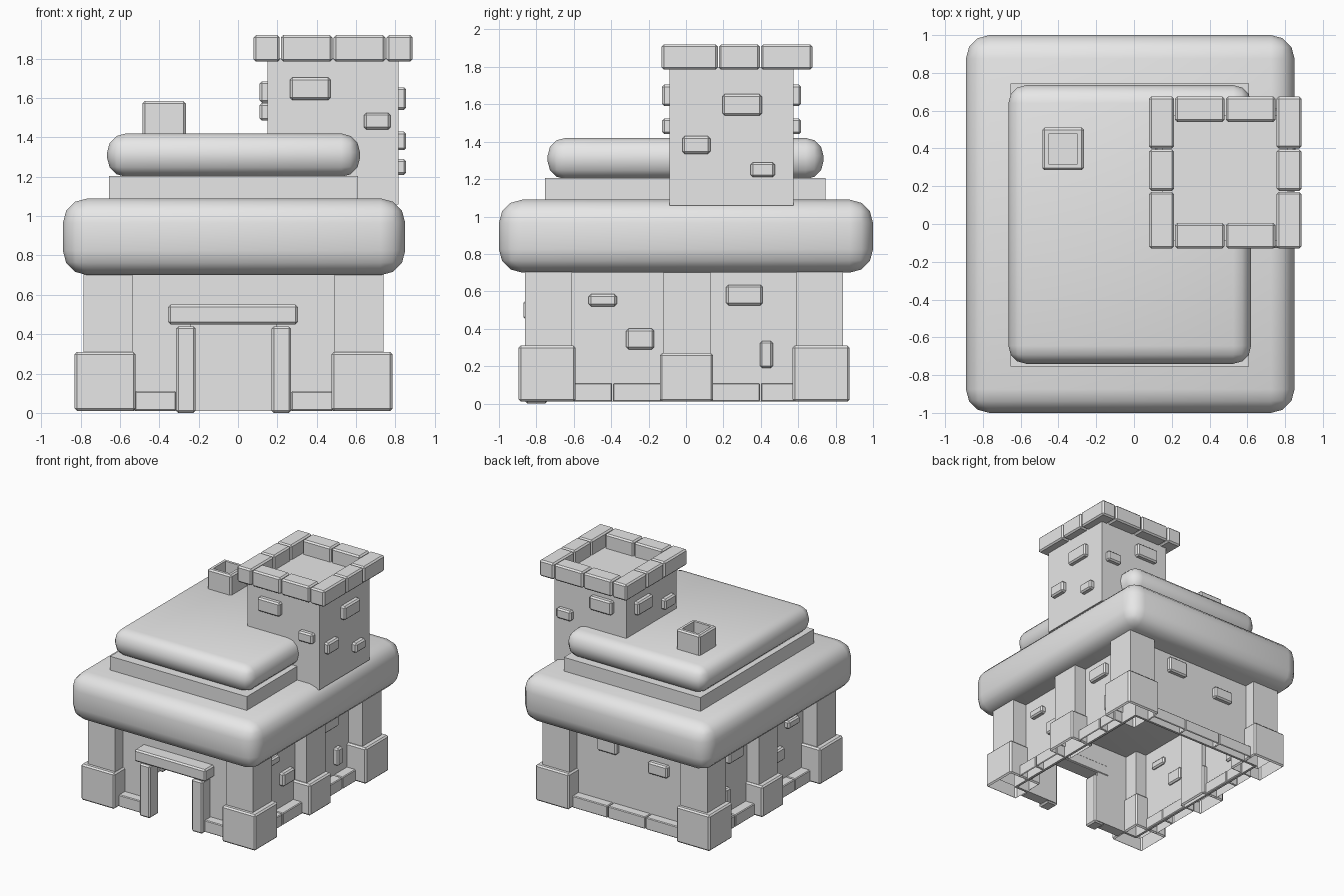
import bpy
import bmesh

cube = bpy.data.objects.get("Cube")
if cube:
    bpy.data.objects.remove(cube)

stone = bpy.data.materials.new("light_grey_stone")
stone.use_nodes = True
stone.diffuse_color = (0.8, 0.8, 0.8, 1)
stone.node_tree.nodes["Principled BSDF"].inputs["Base Color"].default_value = (0.8, 0.8, 0.8, 1)


def box(name, x, y, z, bevel=0.0, segments=1, smooth=False, open_bottom=False):
    """Box given by its (min, max) range on each axis."""
    bm = bmesh.new()
    bmesh.ops.create_cube(bm, size=1)
    for v in bm.verts:
        v.co = [(lo + hi) / 2 + c * (hi - lo) for c, (lo, hi) in zip(v.co, (x, y, z))]
    if bevel:
        bmesh.ops.bevel(bm, geom=bm.edges[:], offset=bevel, segments=segments,
                        profile=0.5, affect='EDGES', clamp_overlap=True)
    if open_bottom:
        bm.normal_update()
        under = [f for f in bm.faces if f.normal.z < -0.9]
        bmesh.ops.delete(bm, geom=under, context='FACES')
    for f in bm.faces:
        f.smooth = smooth
    mesh = bpy.data.meshes.new(name)
    bm.to_mesh(mesh)
    bm.free()
    mesh.materials.append(stone)
    obj = bpy.data.objects.new(name, mesh)
    bpy.context.collection.objects.link(obj)
    return obj


MID = -0.0225                       # centre line of the house


def mirrored(r):
    return (2 * MID - r[1], 2 * MID - r[0])


def both_sides(name, x, y, z, **kw):
    box("left_" + name, x, y, z, **kw)
    box("right_" + name, mirrored(x), y, z, **kw)


EDGE = 0.012
X0, X1, Y0, Y1 = -0.655, 0.61, -0.755, 0.745
T = 0.02                            # wall thickness
DOOR = (-0.24, 0.195)

# Hollow lower walls with a doorway in the front
both_sides("side_wall", (X1 - T, X1), (Y0, Y1), (0.01, 0.72))
box("back_wall", (X0, X1), (Y1 - T, Y1), (0.01, 0.72))
box("front_wall_right", (X0, DOOR[0]), (Y0, Y0 + T), (0.01, 0.72))
box("front_wall_left", (DOOR[1], X1), (Y0, Y0 + T), (0.01, 0.72))
box("front_wall_over_door", DOOR, (Y0, Y0 + T), (0.45, 0.72))

# Pillars and their stone footings
for place, py, by in (("front", (-0.86, -0.61), (-0.895, -0.59)),
                      ("back", (0.59, 0.84), (0.57, 0.875))):
    both_sides(place + "_pillar", (0.49, 0.74), py, (0.1, 0.72), open_bottom=True)
    both_sides(place + "_footing", (0.475, 0.785), by, (0.01, 0.31),
               bevel=EDGE, open_bottom=True)
both_sides("middle_pillar", (0.55, 0.72), (-0.12, 0.13), (0.1, 0.72), open_bottom=True)
both_sides("middle_footing", (0.55, 0.765), (-0.14, 0.145), (0.01, 0.27),
           bevel=EDGE, open_bottom=True)

# Low kerb stones round the foot of the walls
for y in ((-0.6, -0.395), (-0.39, -0.13), (0.135, 0.395), (0.4, 0.58)):
    both_sides("kerb", (0.58, 0.69), y, (0.01, 0.11), bevel=0.006, open_bottom=True)
both_sides("front_kerb", (0.27, 0.48), (-0.83, -0.735), (0.01, 0.11), bevel=0.006)
for x in ((-0.53, -0.2), (-0.195, 0.15), (0.155, 0.48)):
    box("back_kerb", x, (0.73, 0.82), (0.01, 0.11), bevel=0.006, open_bottom=True)

# Door frame
both_sides("door_post", (0.17, 0.27), (-0.86, -0.74), (0, 0.44), bevel=EDGE)
box("door_lintel", (-0.355, 0.305), (-0.87, -0.73), (0.45, 0.55), bevel=EDGE)

# Raised bricks in the lower walls
for y, z in (((-0.52, -0.37), (0.52, 0.585)), ((-0.32, -0.17), (0.29, 0.4)),
             ((0.215, 0.41), (0.525, 0.635)), ((0.395, 0.465), (0.19, 0.335))):
    both_sides("wall_brick", (0.57, 0.65), y, z, bevel=EDGE)
for x, z in (((0.1, 0.28), (0.53, 0.66)), ((-0.37, -0.19), (0.46, 0.56))):
    box("back_wall_brick", x, (0.73, 0.785), z, bevel=EDGE)

# Puffy roof slabs with a course of blocks between them
box("lower_roof", (-0.89, 0.85), (-1, 1), (0.7, 1.09), bevel=0.125, segments=3, smooth=True)
box("upper_roof", (-0.665, 0.62), (-0.74, 0.735), (1.2, 1.42), bevel=0.095, segments=3, smooth=True)
cuts_x = (X0, -0.3, -0.06, 0.44, X1)
cuts_y = (Y0, -0.65, -0.51, -0.13, 0.3, Y1)
for a, b in zip(cuts_x, cuts_x[1:]):
    box("front_course_block", (a, b), (Y0, Y0 + 0.1), (1.05, 1.205))
    box("back_course_block", (a, b), (Y1 - 0.1, Y1), (1.05, 1.205))
for a, b in zip(cuts_y, cuts_y[1:]):
    both_sides("course_block", (X1 - 0.1, X1), (a, b), (1.05, 1.205))

# Tower shaft and the ring of crown stones
box("tower_shaft", (0.15, 0.815), (-0.088, 0.575), (1.06, 1.8))
CROWN = (1.785, 1.92)
for x in ((0.08, 0.212), (0.755, 0.887)):
    for y in ((-0.13, 0.17), (0.176, 0.395), (0.4, 0.675)):
        box("crown_side_stone", x, y, CROWN, bevel=EDGE)
for y in ((-0.13, 0.005), (0.54, 0.675)):
    for x in ((0.218, 0.48), (0.486, 0.749)):
        box("crown_stone", x, y, CROWN, bevel=EDGE)

# Raised bricks on the tower
for x, z in (((0.265, 0.47), (1.59, 1.705)), ((0.64, 0.775), (1.44, 1.525))):
    box("tower_front_brick", x, (-0.128, -0.05), z, bevel=EDGE)
    box("tower_back_brick", x, (0.54, 0.615), z, bevel=EDGE)
for y, z in (((0.195, 0.405), (1.54, 1.655)), ((-0.02, 0.13), (1.335, 1.43)),
             ((0.345, 0.475), (1.21, 1.29))):
    box("tower_left_brick", (0.78, 0.855), y, z, bevel=EDGE)
for y, z in (((0.27, 0.47), (1.575, 1.685)), ((-0.03, 0.11), (1.485, 1.575))):
    box("tower_right_brick", (0.11, 0.19), y, z, bevel=EDGE)

# Hollow chimney
chimney = box("chimney", (-0.485, -0.265), (0.285, 0.51), (1.38, 1.585), bevel=EDGE)
bm = bmesh.new()
bm.from_mesh(chimney.data)
top = max(bm.faces, key=lambda f: f.calc_center_median().z)
bmesh.ops.inset_region(bm, faces=[top], thickness=0.03)
flue = bmesh.ops.extrude_face_region(bm, geom=[top])
bmesh.ops.translate(bm, vec=(0, 0, -0.14),
                    verts=[g for g in flue["geom"] if isinstance(g, bmesh.types.BMVert)])
if top.is_valid:
    bmesh.ops.delete(bm, geom=[top], context='FACES_ONLY')
bmesh.ops.recalc_face_normals(bm, faces=bm.faces[:])
bm.to_mesh(chimney.data)
bm.free()
